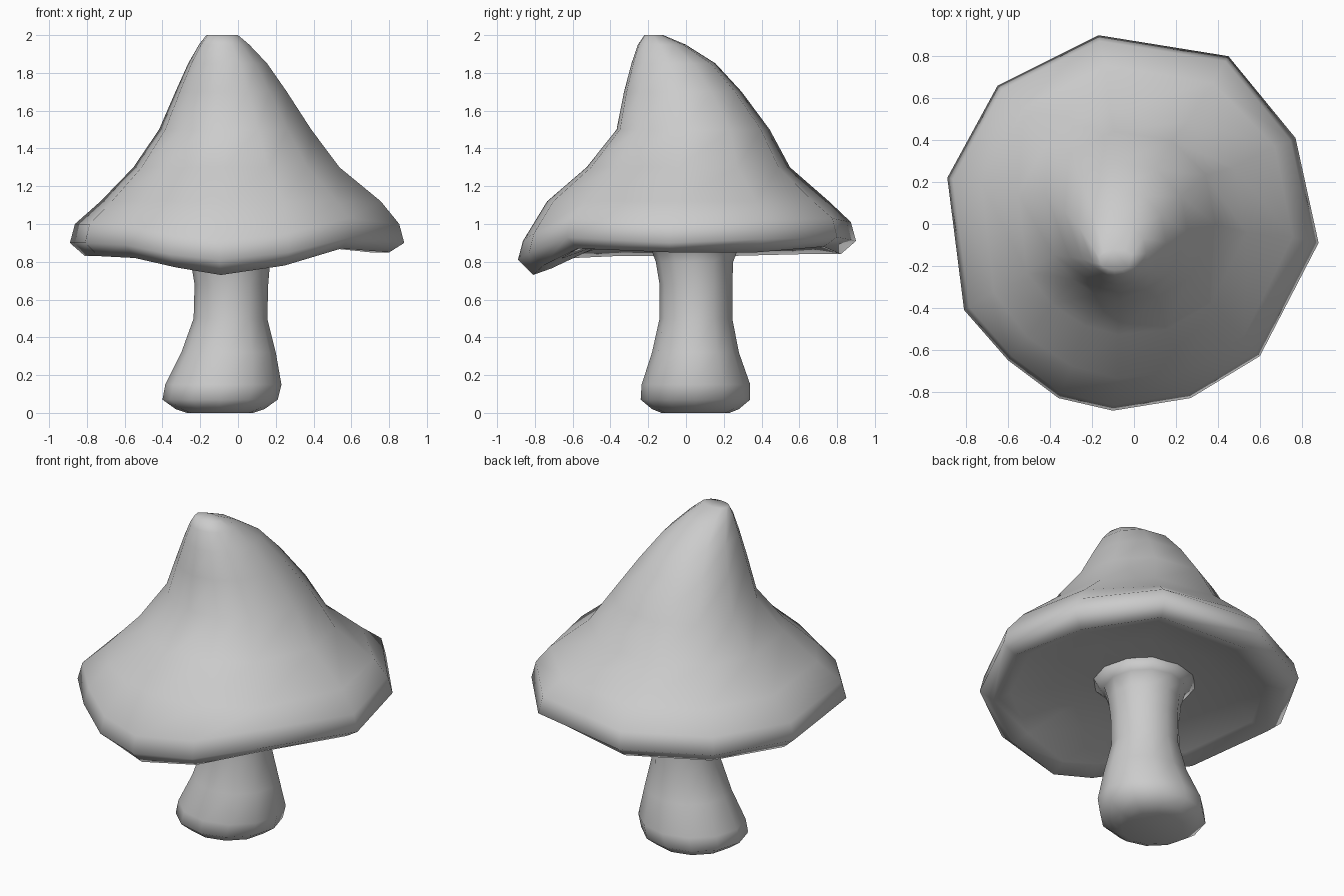
import bpy, bmesh, math


def loft(name, rings):
    """Skin a list of equal-length rings, bottom to top, and cap both ends."""
    bm = bmesh.new()
    loops = [[bm.verts.new(p) for p in ring] for ring in rings]
    n = len(loops[0])
    for a, b in zip(loops, loops[1:]):
        for i in range(n):
            j = (i + 1) % n
            bm.faces.new((a[i], a[j], b[j], b[i]))
    bm.faces.new(list(reversed(loops[0])))
    bm.faces.new(loops[-1])
    bmesh.ops.recalc_face_normals(bm, faces=bm.faces[:])
    mesh = bpy.data.meshes.new(name)
    bm.to_mesh(mesh)
    bm.free()
    for p in mesh.polygons:
        p.use_smooth = True
    obj = bpy.data.objects.new(name, mesh)
    bpy.context.collection.objects.link(obj)
    return obj


def oval(z, x0, x1, y0, y1, angles):
    """Oval ring from its extents."""
    cx, cy, rx, ry = (x0 + x1) / 2, (y0 + y1) / 2, (x1 - x0) / 2, (y1 - y0) / 2
    return [(cx + rx * math.cos(a), cy + ry * math.sin(a), z) for a in angles]


# Wavy cap rim: x, y, height of outer edge, height of lower lip (counter-clockwise)
rim = [(0.88, -0.09, 0.92, 0.85), (0.77, 0.41, 0.94, 0.85),
       (0.45, 0.80, 0.95, 0.88), (-0.17, 0.90, 0.93, 0.84),
       (-0.65, 0.66, 0.93, 0.84), (-0.89, 0.22, 0.92, 0.83),
       (-0.81, -0.41, 0.92, 0.83), (-0.60, -0.65, 0.91, 0.82),
       (-0.36, -0.83, 0.86, 0.77), (-0.10, -0.89, 0.83, 0.73),
       (0.27, -0.83, 0.87, 0.78), (0.60, -0.63, 0.95, 0.87)]
rim_angles = [math.atan2(y, x) for x, y, _, _ in rim]

# Underside, rolled lip, then the leaning bell of the cap
cap_rings = [
    oval(0.93, -0.25, 0.17, -0.17, 0.26, rim_angles),
    [(x * 0.55, y * 0.55, 0.91 + (lo - 0.83) * 0.4) for x, y, z, lo in rim],
    [(x * 0.80, y * 0.80, lo + 0.035) for x, y, z, lo in rim],
    [(x * 0.91, y * 0.91, lo) for x, y, z, lo in rim],
    [(x, y, z - 0.02) for x, y, z, lo in rim],
    [(x * 0.97, y * 0.97, z + 0.08) for x, y, z, lo in rim],
]
for z, *ext in [(1.12, -0.75, 0.76, -0.74, 0.77), (1.30, -0.57, 0.54, -0.53, 0.56),
                (1.50, -0.43, 0.39, -0.37, 0.45), (1.70, -0.34, 0.26, -0.33, 0.30),
                (1.85, -0.27, 0.155, -0.29, 0.16), (1.95, -0.21, 0.06, -0.255, 0.0),
                (2.00, -0.17, 0.0, -0.22, -0.12)]:
    cap_rings.append(oval(z, *ext, rim_angles))
loft("mushroom_cap", cap_rings)

# Stem: waisted, with a bulbous foot and a flare under the cap
stem_angles = [2 * math.pi * i / 12 for i in range(12)]
stem = [(0.00, -0.27, 0.08, -0.13, 0.23), (0.02, -0.33, 0.14, -0.18, 0.28),
        (0.07, -0.40, 0.21, -0.24, 0.34), (0.15, -0.385, 0.23, -0.235, 0.34),
        (0.32, -0.30, 0.20, -0.18, 0.28), (0.50, -0.235, 0.155, -0.14, 0.245),
        (0.68, -0.23, 0.16, -0.14, 0.245), (0.80, -0.25, 0.17, -0.16, 0.25),
        (0.88, -0.27, 0.19, -0.19, 0.28), (0.93, -0.34, 0.25, -0.25, 0.33)]
loft("mushroom_stem", [oval(*s, stem_angles) for s in stem])
